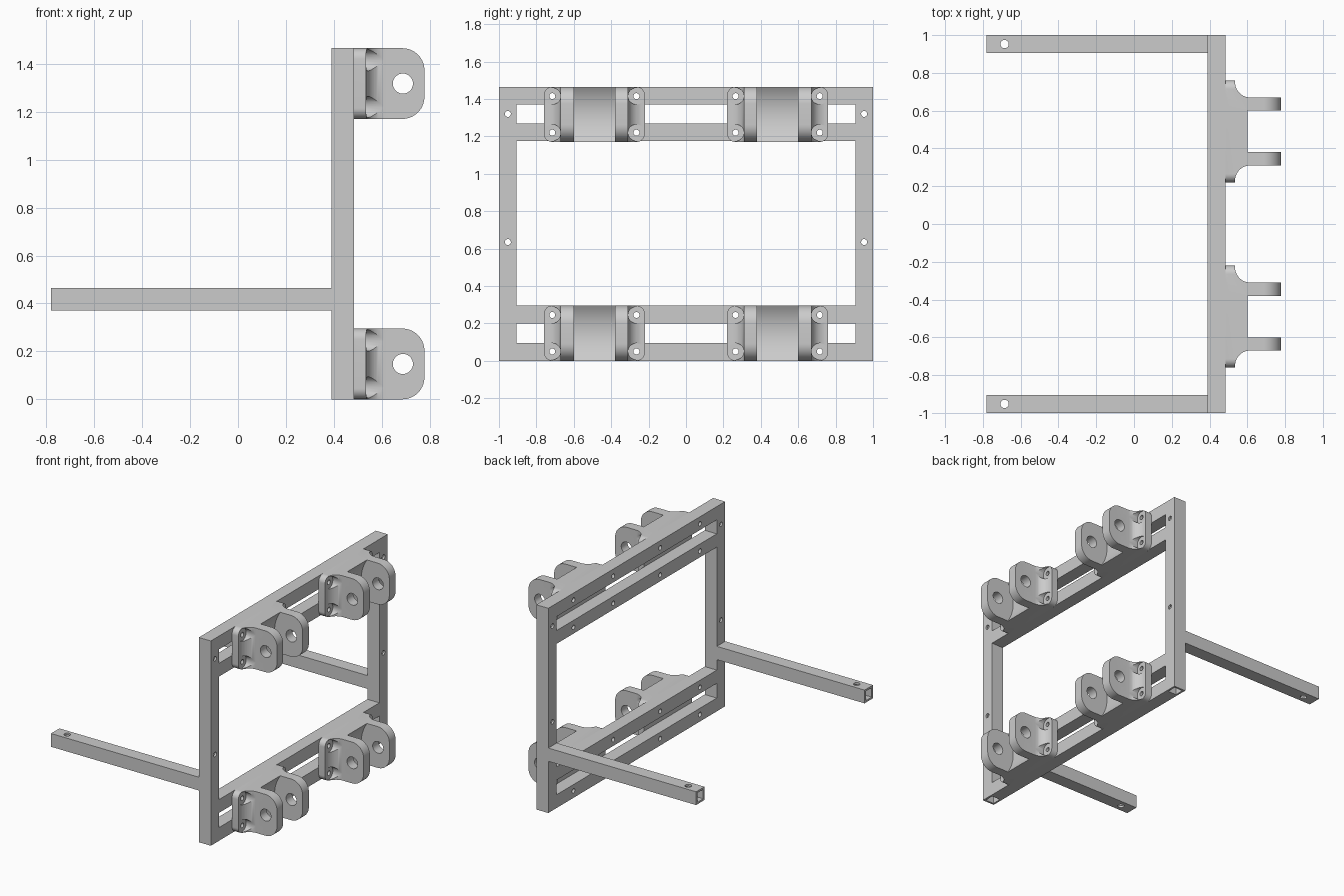
import bpy, bmesh
from math import sin, cos, pi, radians

if "Cube" in bpy.data.objects:
    bpy.data.objects.remove(bpy.data.objects["Cube"])

H = 1.465                  # frame height
X0, X1 = 0.39, 0.485       # frame depth
T = 0.095                  # tube width
WALL = 0.014


def add_prism(bm, pts, axis, a, b):
    """Extrude a 2D outline along an axis from a to b."""
    def place(p, d):
        return {'x': (d, p[0], p[1]), 'y': (p[0], d, p[1]), 'z': (p[0], p[1], d)}[axis]
    lo = [bm.verts.new(place(p, a)) for p in pts]
    hi = [bm.verts.new(place(p, b)) for p in pts]
    n = len(pts)
    faces = [bm.faces.new(lo), bm.faces.new(hi)]
    for i in range(n):
        j = (i + 1) % n
        faces.append(bm.faces.new((lo[i], lo[j], hi[j], hi[i])))
    bmesh.ops.recalc_face_normals(bm, faces=faces)


def make(name, *prisms):
    bm = bmesh.new()
    for p in prisms:
        add_prism(bm, *p)
    me = bpy.data.meshes.new(name)
    bm.to_mesh(me)
    bm.free()
    ob = bpy.data.objects.new(name, me)
    bpy.context.collection.objects.link(ob)
    return ob


def boolean(ob, op, *prisms):
    cutter = make("cutter", *prisms)
    cutter.hide_render = True
    m = ob.modifiers.new("cut", 'BOOLEAN')
    m.operation, m.object, m.solver = op, cutter, 'EXACT'
    dg = bpy.context.evaluated_depsgraph_get()
    me = bpy.data.meshes.new_from_object(ob.evaluated_get(dg))
    ob.modifiers.clear()
    ob.data = me
    bpy.data.objects.remove(cutter)


def arc(cx, cy, r, a0, a1, n=10):
    return [(cx + r * cos(radians(a0 + (a1 - a0) * i / n)),
             cy + r * sin(radians(a0 + (a1 - a0) * i / n))) for i in range(n + 1)]


def circle(cx, cy, r, n=28):
    return [(cx + r * cos(2 * pi * i / n), cy + r * sin(2 * pi * i / n)) for i in range(n)]


def rect(u0, v0, u1, v1):
    return [(u0, v0), (u1, v0), (u1, v1), (u0, v1)]


def shade(ob):
    bpy.ops.object.select_all(action='DESELECT')
    ob.select_set(True)
    bpy.context.view_layer.objects.active = ob
    bpy.ops.object.shade_smooth_by_angle(angle=radians(30))


# Upright posts and rear arms: hollow tubes on both sides
for s, side in ((1, "left"), (-1, "right")):
    y0, y1 = sorted((s * (1 - T), s))
    ym = s * (1 - T / 2)
    post = make("post_" + side, (rect(X0, y0, X1, y1), 'z', 0, H))
    boolean(post, 'DIFFERENCE',
            (rect(X0 + WALL, y0 + WALL, X1 - WALL, y1 - WALL), 'z', -0.1, H - WALL))
    boolean(post, 'DIFFERENCE', *[(circle(ym, z, 0.016), 'x', 0.3, 0.6) for z in (0.635, 1.32)])
    shade(post)

    zb, zt = 0.37, 0.37 + T
    arm = make("arm_" + side, (rect(y0, zb, y1, zt), 'x', -0.78, X0))
    boolean(arm, 'DIFFERENCE',
            (rect(y0 + WALL, zb + WALL, y1 - WALL, zt - WALL), 'x', -0.9, X0 - WALL))
    boolean(arm, 'DIFFERENCE', (circle(-0.685, ym, 0.022), 'z', 0.2, 0.6))
    shade(arm)

# Horizontal rails with the bracket bolt holes
bolt_y = [s * y for s in (1, -1) for y in (0.265, 0.715)]
for i, (z, bolt_z) in enumerate(((0, 0.05), (0.2, 0.245), (1.175, 1.22), (H - T, 1.415))):
    rail = make("rail_%d" % (i + 1), (rect(X0, z, X1, z + T), 'y', -1 + T, 1 - T))
    boolean(rail, 'DIFFERENCE', *[(circle(y, bolt_z, 0.016), 'x', 0.3, 0.6) for y in bolt_y])
    shade(rail)

# Clevis bracket, centred on y = 0, z = 0
HZ, TIP, FL = 0.1475, 0.778, 0.535
half = [(X1, 0.27), (FL, 0.27)] + arc(0.615, 0.26, 0.08, 180, 270) + [(TIP, 0.18)]
plan = half + [(x, -y) for x, y in reversed(half)]
bracket = make("bracket_1", (plan, 'z', -HZ, HZ))
# rounded lug ends
R = 0.092
boolean(bracket, 'INTERSECT',
        ([(0.4, -HZ)] + arc(TIP - R, -HZ + R, R, -90, 0, 14)
         + arc(TIP - R, HZ - R, R, 0, 90, 14) + [(0.4, HZ)], 'y', -0.5, 0.5))
# rounded flange corners
c, cy, cz = 0.045, 0.225, HZ - 0.045
boolean(bracket, 'INTERSECT',
        (arc(cy, cz, c, 0, 90) + arc(-cy, cz, c, 90, 180)
         + arc(-cy, -cz, c, 180, 270) + arc(cy, -cz, c, 270, 360), 'x', 0.4, 0.9))
# gap between the lugs with a hollowed floor
boolean(bracket, 'DIFFERENCE',
        ([(0.9, 0.2), (0.6, 0.2)] + arc(0.811, 0, 0.256, 145.5, 214.5, 16)
         + [(0.6, -0.2), (0.9, -0.2)], 'y', -0.11, 0.11))
# pin hole, bolt seats and bolt holes
boolean(bracket, 'DIFFERENCE', (circle(0.688, 0, 0.042, 36), 'y', -0.5, 0.5))
bolts = [(y, z) for y in (-0.225, 0.225) for z in (-0.0975, 0.0975)]
boolean(bracket, 'DIFFERENCE', *[(circle(y, z, 0.0445), 'x', FL - 0.001, 0.9) for y, z in bolts])
boolean(bracket, 'DIFFERENCE', *[(circle(y, z, 0.016), 'x', 0.4, 0.7) for y, z in bolts])
shade(bracket)

# Four brackets share the mesh
spots = [(y, z) for z in (HZ, H - HZ) for y in (-0.49, 0.49)]
for i, (y, z) in enumerate(spots):
    ob = bracket
    if i:
        ob = bracket.copy()
        ob.name = "bracket_%d" % (i + 1)
        bpy.context.collection.objects.link(ob)
    ob.location = (0, y, z)
